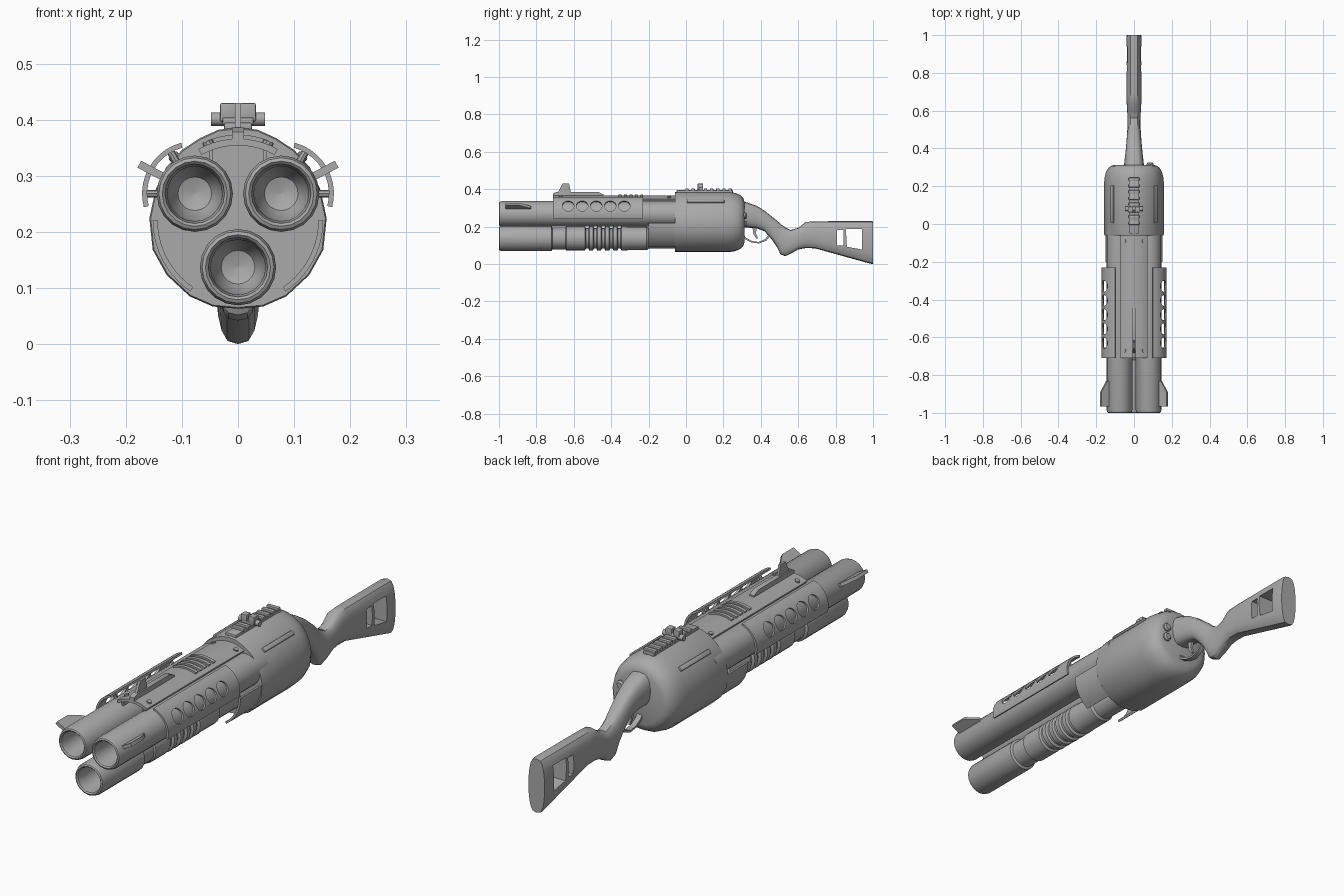
import bpy, bmesh
from math import sin, cos, pi, radians, copysign
from mathutils import Vector, Matrix

cube = bpy.data.objects.get("Cube")
if cube:
    bpy.data.objects.remove(cube, do_unlink=True)

metal = bpy.data.materials.new("plain grey")
metal.use_nodes = True
GREY = (0.4, 0.4, 0.4, 1)
metal.diffuse_color = GREY
metal.node_tree.nodes["Principled BSDF"].inputs["Base Color"].default_value = GREY
parts = []


def finish(name, bm):
    bmesh.ops.recalc_face_normals(bm, faces=bm.faces[:])
    me = bpy.data.meshes.new(name)
    bm.to_mesh(me)
    bm.free()
    me.materials.append(metal)
    ob = bpy.data.objects.new(name, me)
    bpy.context.collection.objects.link(ob)
    parts.append(ob)
    return ob


def loft(name, rings):
    """Skin a list of equal-length point rings and cap both ends."""
    bm = bmesh.new()
    rows = [[bm.verts.new(p) for p in ring] for ring in rings]
    n = len(rows[0])
    for a, b in zip(rows, rows[1:]):
        for i in range(n):
            j = (i + 1) % n
            bm.faces.new((a[i], a[j], b[j], b[i]))
    bm.faces.new(rows[0])
    bm.faces.new(rows[-1])
    return finish(name, bm)


def lathe(name, profile, cx, cz, n=20):
    """Turn a (radius, y) profile around an axis along y."""
    turn = [2 * pi * i / n for i in range(n)]
    return loft(name, [[(cx + r * cos(a), y, cz + r * sin(a)) for a in turn]
                       for r, y in profile])


def shell(name, cx, cz, r0, r1, a0, a1, y0, y1, n=10):
    """Curved plate: an arc of a tube wall running along y."""
    angles = [radians(a0 + (a1 - a0) * i / n) for i in range(n + 1)]
    arc = [(r1, a) for a in angles] + [(r0, a) for a in reversed(angles)]
    return loft(name, [[(cx + r * cos(a), y, cz + r * sin(a)) for r, a in arc]
                       for y in (y0, y1)])


def side_plate(name, pts, x0, x1):
    """Side (y, z) outline extruded across x."""
    return loft(name, [[(x, y, z) for y, z in pts] for x in (x0, x1)])


def box(name, centre, size, tilt=0, bevel=0):
    bm = bmesh.new()
    m = Matrix.Translation(centre) @ Matrix.Rotation(tilt, 4, 'Y') @ Matrix.Diagonal((*size, 1))
    bmesh.ops.create_cube(bm, size=1, matrix=m)
    if bevel:
        bmesh.ops.bevel(bm, geom=bm.edges[:], offset=bevel, segments=2,
                        profile=0.5, affect='EDGES')
    return finish(name, bm)


def rod(name, centre, axis, r, length, n=14):
    bm = bmesh.new()
    m = Matrix.Translation(centre) @ Vector(axis).to_track_quat('Z', 'Y').to_matrix().to_4x4()
    bmesh.ops.create_cone(bm, cap_ends=True, segments=n, radius1=r, radius2=r,
                          depth=length, matrix=m)
    return finish(name, bm)


def cut(ob, cutter):
    mod = ob.modifiers.new("cut", 'BOOLEAN')
    mod.operation, mod.solver, mod.object = 'DIFFERENCE', 'EXACT', cutter
    bpy.context.view_layer.objects.active = ob
    bpy.ops.object.modifier_apply(modifier=mod.name)
    parts.remove(cutter)
    bpy.data.objects.remove(cutter, do_unlink=True)


# Barrels with hollow, rounded muzzles
BX, BZ = 0.077, 0.268
muzzle = [(0.001, -0.74), (0.03, -0.75), (0.046, -0.78), (0.049, -0.97),
          (0.053, -0.995), (0.058, -1), (0.064, -0.997), (0.068, -0.985)]
for s, side in ((1, "left"), (-1, "right")):
    lathe(side + "_barrel", muzzle + [(0.068, 0)], s * BX, BZ)

# Lower barrel, neck and ribbed pump
pump = [(0.068, -0.72), (0.058, -0.715), (0.058, -0.645), (0.064, -0.64), (0.064, -0.54)]
for i in range(5):
    y = -0.535 + i * 0.043
    pump += [(0.055, y), (0.055, y + 0.013), (0.065, y + 0.018), (0.065, y + 0.038)]
pump += [(0.063, -0.31), (0.063, -0.21), (0.055, -0.2), (0.055, 0)]
lathe("lower_barrel_and_pump", muzzle + pump, 0, 0.137)

# Heat shields, muzzle fins and lower cheek plates
for s, side in ((1, "left"), (-1, "right")):
    a0, a1 = (-15, 75) if s > 0 else (195, 105)
    shield = shell(side + "_heat_shield", s * BX, BZ, 0.085, 0.094, a0, a1, -0.71, -0.23)
    a = radians(28)
    out = Vector((s * cos(a), 0, sin(a)))
    for i in range(5):
        y = -0.63 + 0.075 * i
        cut(shield, rod("hole_cutter", Vector((s * BX, y, BZ)) + out * 0.09, out, 0.031, 0.06, 24))
    for y in (-0.66, -0.28):
        for ang in (0, 60):
            d = Vector((s * cos(radians(ang)), 0, sin(radians(ang))))
            rod(side + "_shield_post", Vector((s * BX, y, BZ)) + d * 0.075, d, 0.007, 0.034, 8)

    up = Vector((-s * sin(a), 0, cos(a))) * 0.007
    fin = [(0.06, -0.965), (0.112, -0.965), (0.112, -0.89), (0.076, -0.83), (0.06, -0.83)]
    loft(side + "_muzzle_fin", [[Vector((s * BX, y, BZ)) + out * r + up * k for r, y in fin]
                                for k in (-1, 1)])

    b0, b1 = (-56, 0) if s > 0 else (236, 180)
    shell(side + "_cheek_plate", 0, 0.22, 0.143, 0.152, b0, b1, -0.2, -0.04)
    box(side + "_receiver_bar", (s * 0.114, 0.105, 0.334), (0.02, 0.2, 0.012),
        s * radians(45), 0.004)
    box(side + "_plate_leg", (s * 0.048, -0.38, 0.335), (0.007, 0.65, 0.04))
    for y in (-0.67, -0.09):
        rod("plate_bolt", (s * 0.052, y, 0.355), (s * 0.35, 0, 1), 0.01, 0.014, 10)

# Curved top plate with cooling ribs
shell("top_plate", 0, 0.22, 0.134, 0.146, 61, 119, -0.71, -0.04)
for i in range(5):
    y = -0.36 + 0.029 * i
    shell("cooling_rib", 0, 0.22, 0.14, 0.153, 69, 111, y, y + 0.015)

# Front sight
side_plate("front_sight_base", [(-0.71, 0.355), (-0.71, 0.378), (-0.69, 0.386),
           (-0.47, 0.386), (-0.44, 0.372), (-0.44, 0.355)], -0.011, 0.011)
side_plate("front_sight_blade", [(-0.685, 0.38), (-0.66, 0.43), (-0.625, 0.43),
           (-0.615, 0.38)], -0.005, 0.005)

# Receiver: a rounded heart-like section, domed at the rear
half = [(0, 0.386), (0.035, 0.382), (0.068, 0.367), (0.1, 0.346), (0.128, 0.315),
        (0.147, 0.275), (0.158, 0.224), (0.152, 0.168), (0.127, 0.123),
        (0.086, 0.085), (0.045, 0.067), (0, 0.063)]
outline = half + [(-x, z) for x, z in half[-2:0:-1]]
stations = [(-0.06, 0.985), (-0.053, 1), (0.22, 1), (0.25, 0.98), (0.275, 0.94),
            (0.295, 0.87), (0.306, 0.79), (0.312, 0.68)]
loft("receiver", [[(x * k, y, 0.225 + (z - 0.225) * k) for x, z in outline]
                  for y, k in stations])

# Top rail and rear sight
box("rail_base", (0, 0.1, 0.387), (0.05, 0.3, 0.016), 0, 0.003)
for i in range(8):
    box("rail_tooth", (0, 0.005 + i * 0.033, 0.397), (0.056, 0.018, 0.014), 0, 0.003)
rod("rear_sight_screw", (0, 0.08, 0.401), (1, 0, 0), 0.012, 0.096)
for s in (1, -1):
    box("rear_sight_leaf", (s * 0.018, 0.077, 0.413), (0.028, 0.03, 0.033), 0, 0.003)

# Rear knobs
for z in (0.258, 0.212):
    lathe("rear_knob", [(0.012, 0.29), (0.018, 0.3), (0.018, 0.318), (0.012, 0.325)], 0.085, z, 14)


# Stock: pistol grip flowing into a butt with two windows
def stock_ring(y, top, bottom, w, n=20):
    ring = []
    for i in range(n):
        c, s = cos(2 * pi * i / n), sin(2 * pi * i / n)
        x = w * copysign(abs(c) ** 0.6, c) if abs(c) > 1e-6 else 0
        ring.append((x, y, (top + bottom) / 2 + s * (top - bottom) / 2))
    return ring


spine = [(0.28, 0.342, 0.2, 0.054), (0.33, 0.328, 0.195, 0.051), (0.38, 0.31, 0.19, 0.045),
         (0.42, 0.285, 0.175, 0.041), (0.46, 0.253, 0.13, 0.038), (0.49, 0.229, 0.085, 0.036),
         (0.505, 0.215, 0.052, 0.035), (0.53, 0.196, 0.042, 0.035), (0.56, 0.182, 0.055, 0.035),
         (0.6, 0.193, 0.078, 0.036), (0.64, 0.225, 0.085, 0.039), (0.69, 0.228, 0.084, 0.04),
         (0.985, 0.231, 0.002, 0.04), (1, 0.228, 0, 0.038)]
stock = loft("stock", [stock_ring(*p) for p in spine])
cut(stock, side_plate("window_cutter", [(0.807, 0.1), (0.842, 0.1), (0.842, 0.182),
                                        (0.807, 0.182)], -0.1, 0.1))
cut(stock, side_plate("window_cutter", [(0.86, 0.092), (0.94, 0.078), (0.94, 0.187),
                                        (0.855, 0.187)], -0.1, 0.1))

# Trigger guard and trigger
guard = [(0.29, 0.17), (0.31, 0.135), (0.35, 0.115), (0.39, 0.11), (0.43, 0.125), (0.455, 0.155)]
inner = [(0.372 + (y - 0.372) * 0.88, z + 0.008) for y, z in reversed(guard)]
side_plate("trigger_guard", guard + inner, -0.012, 0.012)
side_plate("trigger", [(0.355, 0.2), (0.36, 0.16), (0.378, 0.135), (0.384, 0.138),
                       (0.374, 0.165), (0.38, 0.2)], -0.006, 0.006)

# Smooth shading with sharp edges kept
bpy.ops.object.select_all(action='DESELECT')
for ob in parts:
    ob.select_set(True)
bpy.context.view_layer.objects.active = parts[0]
bpy.ops.object.shade_smooth_by_angle(angle=radians(35))
